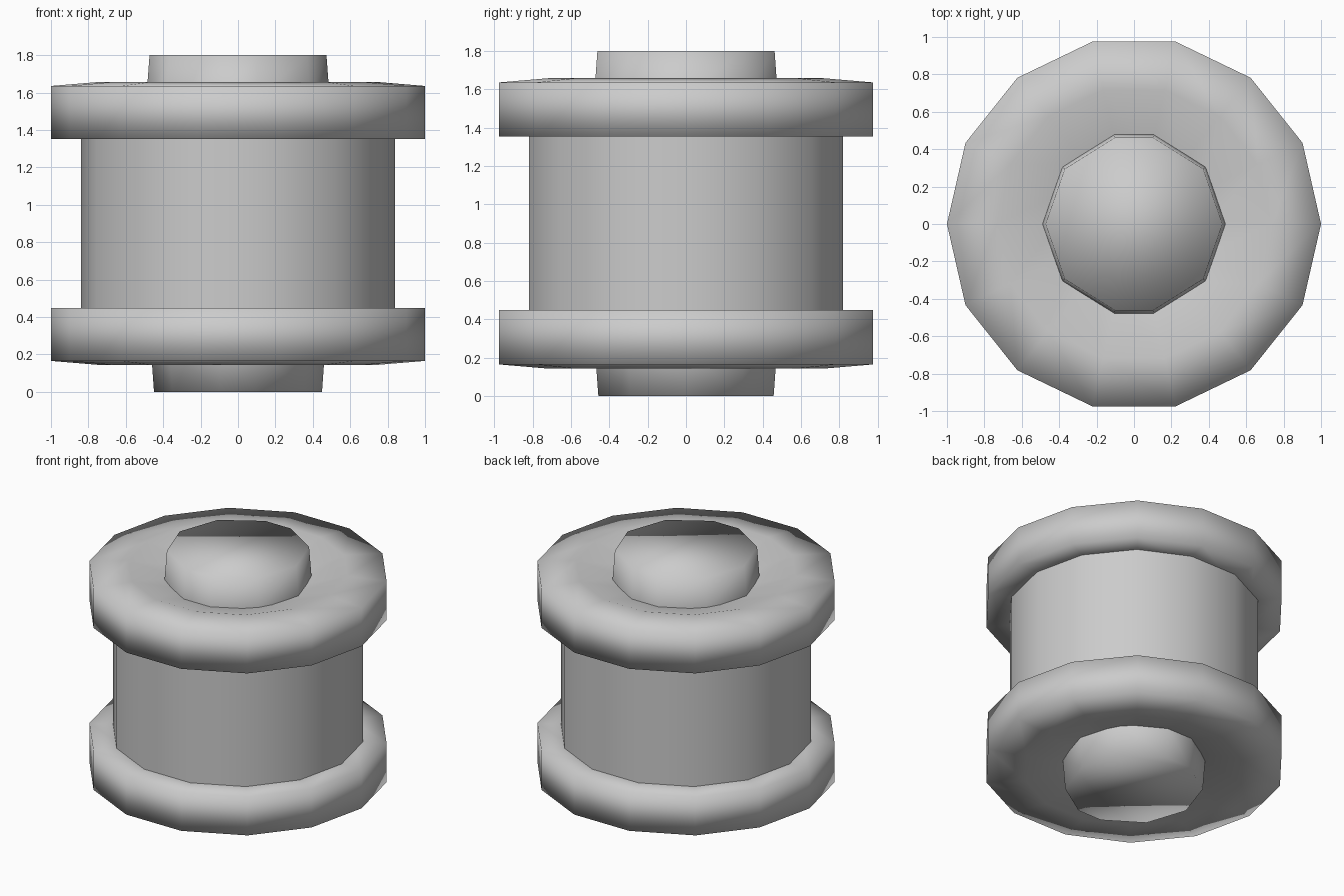
import bpy, bmesh
from math import cos, sin, pi, radians

cube = bpy.data.objects.get("Cube")
if cube:
    bpy.data.objects.remove(cube, do_unlink=True)

grey = bpy.data.materials.new("plain_grey")
grey.use_nodes = True
grey.diffuse_color = (0.6, 0.6, 0.6, 1)
grey.node_tree.nodes["Principled BSDF"].inputs["Base Color"].default_value = (0.6, 0.6, 0.6, 1)

MID = 0.9  # height of the mirror plane


def lathe(name, angles, profile, cap_end=False):
    """Sweep (radius, z) points round the given angles, smooth shaded."""
    bm = bmesh.new()
    rings = [[bm.verts.new((r * cos(a), r * sin(a), z)) for a in angles]
             for r, z in profile]
    n = len(angles)
    for low, high in zip(rings, rings[1:]):
        for i in range(n):
            j = (i + 1) % n
            bm.faces.new((low[i], low[j], high[j], high[i]))
    if cap_end:
        bm.faces.new(rings[-1])
    bmesh.ops.recalc_face_normals(bm, faces=bm.faces)
    for face in bm.faces:
        face.smooth = True
    mesh = bpy.data.meshes.new(name)
    bm.to_mesh(mesh)
    bm.free()
    mesh.materials.append(grey)
    obj = bpy.data.objects.new(name, mesh)
    bpy.context.collection.objects.link(obj)
    return obj


def mirrored(profile):
    return [(r, 2 * MID - z) for r, z in profile]


round14 = [2 * pi * i / 14 for i in range(14)]
# hub outline: ten sides, slightly shorter at front and back
quarter = [38.5, 77.5]
half = [0] + quarter + [180 - a for a in reversed(quarter)]
round10 = [radians(a) for a in half + [a + 180 for a in half]]

# drum between the flanges
lathe("drum", round14, [(0.84, 0.4), (0.84, 1.4)])

# flanges with a dished outer face, closed into a ring
flange = [(0.4, 1.56), (0.735, 1.657), (1.0, 1.635), (1.0, 1.352), (0.78, 1.352), (0.4, 1.56)]
lathe("top_flange", round14, flange)
lathe("bottom_flange", round14, mirrored(flange))

# tapered hub ends
lathe("top_hub", round10, [(0.49, 1.57), (0.473, 1.8)], cap_end=True)
bottom = lathe("bottom_hub", round10, mirrored([(0.485, 1.57), (0.468, 1.8)]), cap_end=True)
bottom.scale.x = 0.96
